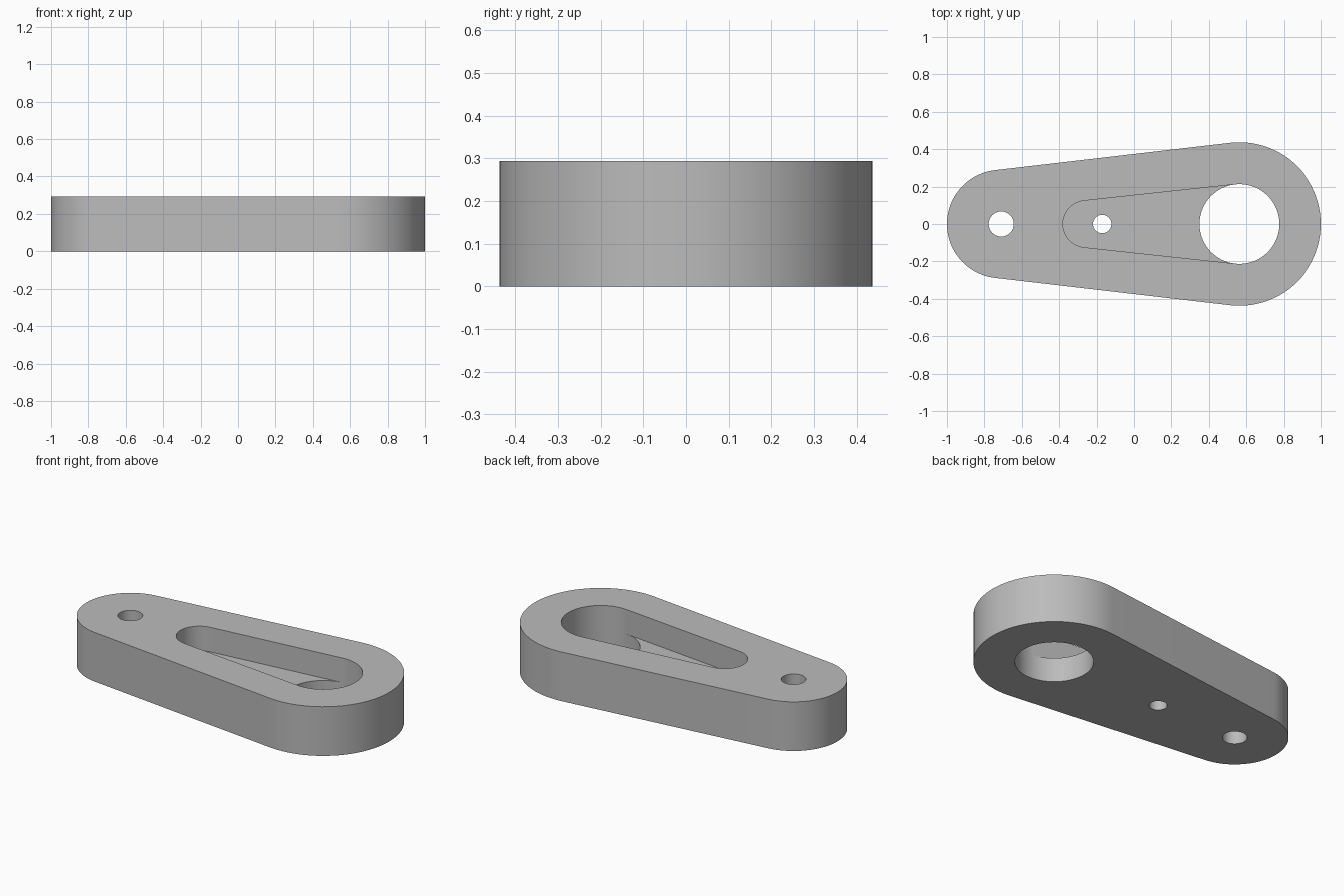
import bpy, bmesh, math

cube = bpy.data.objects.get("Cube")
if cube:
    bpy.data.objects.remove(cube)

THICK = 0.293
FLOOR = THICK / 2          # height of the pocket floor
BIG_X = 0.563              # shared centre of the large end, pocket and bore

grey = bpy.data.materials.new("plain_grey")
grey.use_nodes = True
colour = (0.5, 0.5, 0.5, 1)
grey.diffuse_color = colour
grey.node_tree.nodes["Principled BSDF"].inputs["Base Color"].default_value = colour


def arc(cx, r, start, end, steps):
    return [(cx + r * math.cos(start + (end - start) * i / steps),
             r * math.sin(start + (end - start) * i / steps)) for i in range(steps + 1)]


def tapered_outline(x1, r1, x2, r2, steps=48):
    """Two circles (small left, large right) joined by tangent lines."""
    a = math.acos((r1 - r2) / (x2 - x1))
    return arc(x2, r2, -a, a, steps) + arc(x1, r1, a, 2 * math.pi - a, steps)


def circle(cx, r, steps=64):
    return arc(cx, r, 0, 2 * math.pi, steps)[:-1]


def prism(name, outline, z0, z1):
    bm = bmesh.new()
    base = bm.faces.new([bm.verts.new((x, y, z0)) for x, y in outline])
    top = bmesh.ops.extrude_face_region(bm, geom=[base])["geom"]
    bmesh.ops.translate(bm, vec=(0, 0, z1 - z0),
                        verts=[v for v in top if isinstance(v, bmesh.types.BMVert)])
    bmesh.ops.recalc_face_normals(bm, faces=bm.faces)
    mesh = bpy.data.meshes.new(name)
    bm.to_mesh(mesh)
    bm.free()
    mesh.materials.append(grey)
    obj = bpy.data.objects.new(name, mesh)
    bpy.context.collection.objects.link(obj)
    return obj


# Tapered body
body = prism("link_body", tapered_outline(-0.71, 0.29, BIG_X, 0.437), 0, THICK)

# Top pocket, large bore, end pin hole and small pilot hole
cutters = [
    prism("pocket_cutter", tapered_outline(-0.255, 0.125, BIG_X, 0.213), FLOOR, 0.5),
    prism("bore_cutter", circle(BIG_X, 0.2132), -0.1, 0.6),
    prism("pin_hole_cutter", circle(-0.71, 0.067), -0.1, 0.6),
    prism("pilot_hole_cutter", circle(-0.17, 0.049), -0.1, 0.6),
]

bpy.context.view_layer.objects.active = body
for cutter in cutters:
    mod = body.modifiers.new(cutter.name, "BOOLEAN")
    mod.operation = "DIFFERENCE"
    mod.solver = "EXACT"
    mod.object = cutter
    bpy.ops.object.modifier_apply(modifier=mod.name)
    bpy.data.objects.remove(cutter)

# Smooth curved walls, sharp rims
bpy.ops.object.select_all(action="DESELECT")
body.select_set(True)
bpy.ops.object.shade_smooth_by_angle(angle=math.radians(30))
